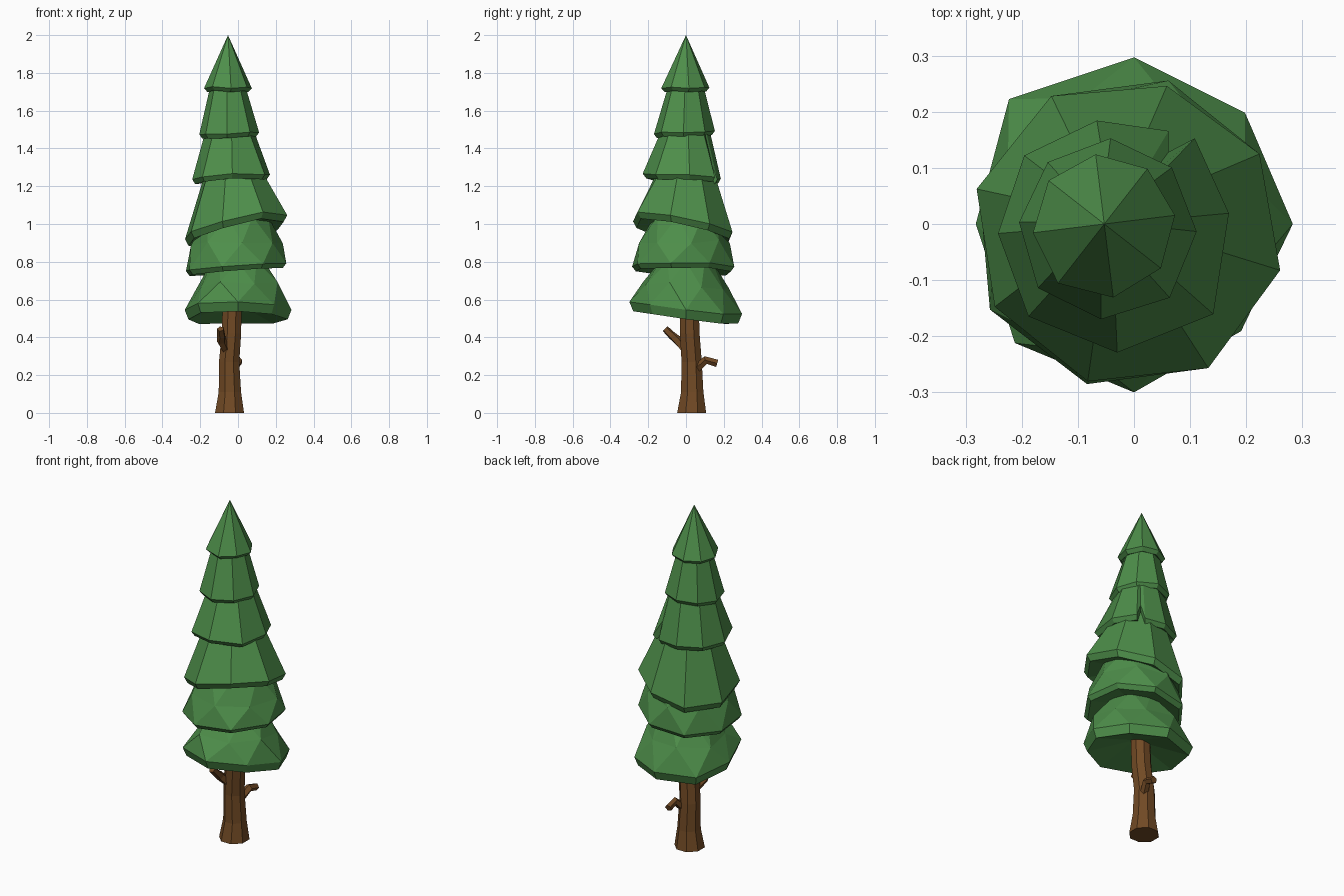
import bpy, bmesh, math, random
from mathutils import Vector

if "Cube" in bpy.data.objects:
    bpy.data.objects.remove(bpy.data.objects["Cube"])

random.seed(4)
N = 8


def material(name, rgb):
    m = bpy.data.materials.new(name)
    m.diffuse_color = (*rgb, 1)
    m.use_nodes = True
    m.node_tree.nodes["Principled BSDF"].inputs["Base Color"].default_value = m.diffuse_color
    return m


green = material("needle_green", (0.075, 0.27, 0.068))
brown = material("bark_brown", (0.165, 0.068, 0.018))


def finish(bm, name, mat):
    bmesh.ops.recalc_face_normals(bm, faces=bm.faces)
    me = bpy.data.meshes.new(name)
    bm.to_mesh(me)
    bm.free()
    me.materials.append(mat)
    ob = bpy.data.objects.new(name, me)
    bpy.context.collection.objects.link(ob)
    return ob


def band(bm, a, b, twist=False):
    """Join two rings with quads, or with triangles when b is turned half a step."""
    n = len(a)
    for i in range(n):
        j = (i + 1) % n
        if twist:
            bm.faces.new((a[i], a[j], b[i]))
            bm.faces.new((a[j], b[j], b[i]))
        else:
            bm.faces.new((a[i], a[j], b[j], b[i]))


def fan(bm, ring, tip):
    v = bm.verts.new(tip)
    for i in range(len(ring)):
        bm.faces.new((ring[i], ring[(i + 1) % len(ring)], v))


def tier(name, centre, z, slope, phase, radii, lip, top, twist=False, notch=None):
    """Skirt of needles: tilted rim, inward lip below, hollow underside, narrow top.
    top = (x, y, z, radius); radius 0 makes a point."""
    bm = bmesh.new()
    pts = [(phase + 360 / N * k, r, 0.0) for k, r in enumerate(radii)]
    if notch:  # replace one corner by a split with a raised gap
        k, gap, lift = notch
        a, r, _ = pts[k]
        pts[k:k + 1] = [(a - 6, r, 0), (a - 1, r - gap, lift), (a + 6, r - 0.02, -0.01)]
    rim, under, upper, mid = [], [], [], []
    step = 180 / N
    for a, r, dz in pts:
        ca, sa = math.cos(math.radians(a)), math.sin(math.radians(a))
        x, y = r * ca, r * sa
        h = z + slope[0] * x + slope[1] * y + dz + random.uniform(-0.008, 0.008)
        rim.append(bm.verts.new((centre[0] + x, centre[1] + y, h)))
        k, drop = lip
        under.append(bm.verts.new((centre[0] + k * x, centre[1] + k * y, h - drop)))
        if top[3]:
            t = math.radians(a + (2 * step if twist else 0))
            upper.append(bm.verts.new((top[0] + top[3] * math.cos(t),
                                       top[1] + top[3] * math.sin(t), top[2])))
        if twist:
            t = math.radians(a + step)
            rm = 0.5 * (r + top[3]) + random.uniform(0.0, 0.03)
            mid.append(bm.verts.new((0.5 * (centre[0] + top[0]) + rm * math.cos(t),
                                     0.5 * (centre[1] + top[1]) + rm * math.sin(t),
                                     0.5 * (h + top[2]) + random.uniform(-0.02, 0.01))))
    band(bm, under, rim)
    fan(bm, under, (centre[0], centre[1], z + 0.03))
    if twist:
        band(bm, rim, mid, True)
        band(bm, mid, upper, True)
    elif top[3]:
        band(bm, rim, upper)
    if top[3]:
        bm.faces.new(upper)
    else:
        fan(bm, rim, top[:3])
    return finish(bm, name, green)


# Foliage, bottom to top
tier("foliage_tier_1", (0, 0), 0.55, (0, -0.11), 0,
     (.283, .28, .297, .315, .282, .30, .30, .27), (0.93, 0.05), (0, 0, .80, .14), twist=True)
tier("foliage_tier_2", (-.01, -.01), 0.77, (.09, -.02), 30,
     (.27, .275, .275, .275, .285, .285, .285, .275), (0.93, 0.025), (-.01, 0, 1.04, .175), twist=True)
tier("foliage_tier_3", (-.01, -.01), 0.985, (.2, -.17), 30,
     (.27, .265, .275, .28, .275, .28, .285, .28), (0.93, 0.035), (-.025, 0, 1.30, .145))
tier("foliage_tier_4", (-.05, 0), 1.25, (.06, -.04), 5,
     (.22, .22, .185, .19, .193, .215, .23, .25), (0.92, 0.025), (-.045, 0, 1.52, .12),
     notch=(1, .05, .08))
tier("foliage_tier_5", (-.05, -.005), 1.485, (.04, .02), -3,
     (.162, .158, .158, .155, .155, .163, .165, .17), (0.9, 0.022), (-.055, 0, 1.76, .085))
tier("foliage_tier_6", (-.053, 0), 1.72, (.05, -.04), 7,
     (.127, .125, .125, .126, .128, .134, .132, .128), (0.85, 0.02), (-.053, 0, 2.0, 0))


def limb(name, path, sides, tip=False):
    """Tapered tube through (point, radius) pairs."""
    bm = bmesh.new()
    rings = []
    for i, (p, r) in enumerate(path):
        p = Vector(p)
        d = Vector(path[min(i + 1, len(path) - 1)][0]) - Vector(path[max(i - 1, 0)][0])
        q = d.to_track_quat('Z', 'Y')
        if name == "trunk":
            q.identity()
        rings.append([bm.verts.new(p + q @ Vector((r * math.cos(a), r * math.sin(a), 0)))
                      for a in (2 * math.pi * (k + .5) / sides for k in range(sides))])
    for a, b in zip(rings, rings[1:]):
        band(bm, a, b)
    bm.faces.new(rings[0])
    bm.faces.new(rings[-1])
    return finish(bm, name, brown)


# Trunk with flared foot, and two broken branch stubs
limb("trunk", [((-.045, .03, 0), .083), ((-.043, .033, .11), .064), ((-.047, .03, .27), .058),
               ((-.035, .02, .42), .056), ((-.028, .015, .72), .052)], 8)
limb("branch_back", [((-.025, .05, .225), .024), ((.0, .105, .28), .022), ((.0, .165, .262), .021)], 5)
limb("branch_front", [((-.06, .0, .33), .022), ((-.088, -.04, .38), .026), ((-.088, -.075, .41), .022),
                      ((-.092, -.11, .445), .019)], 5)
